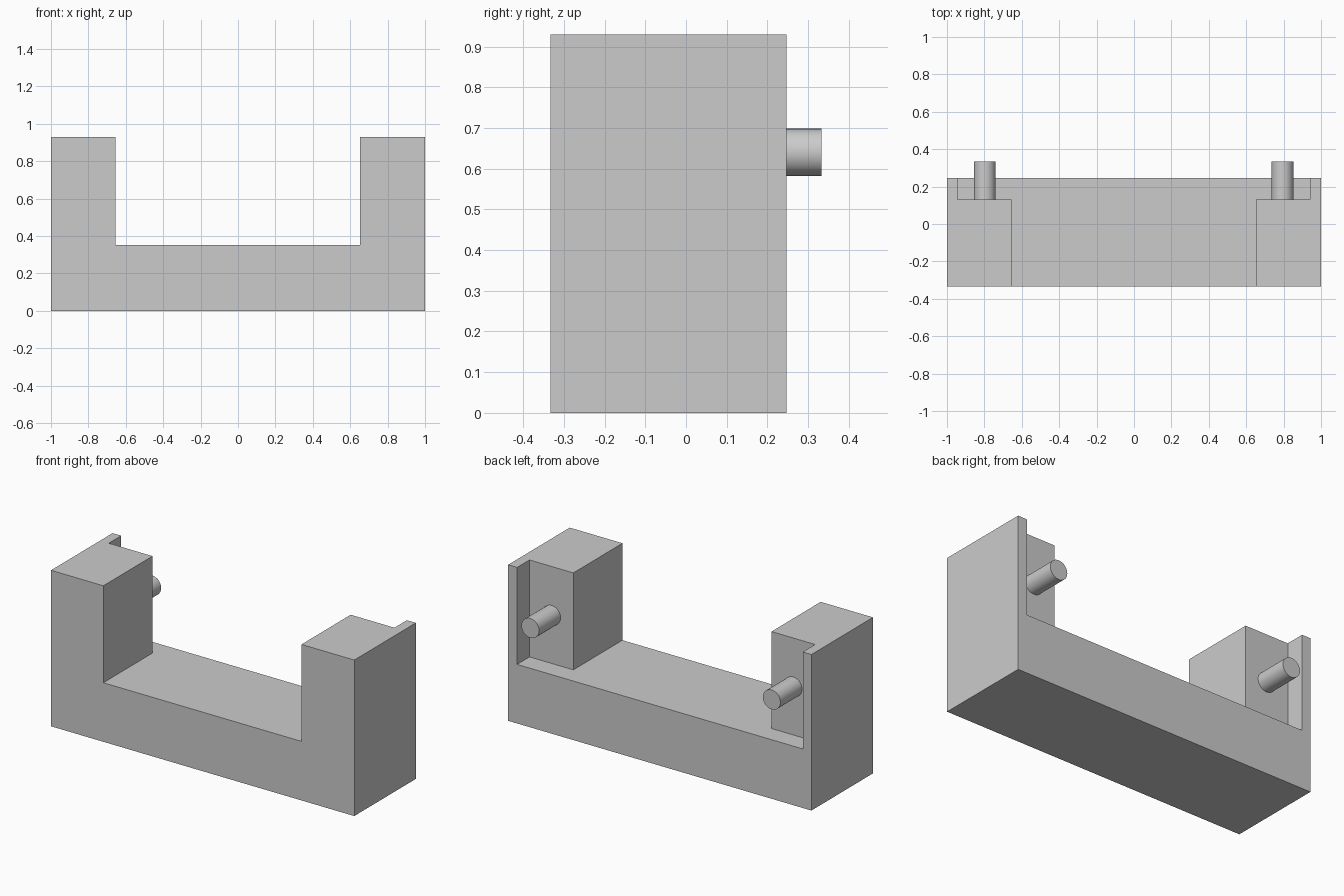
import bpy, bmesh, math
from mathutils import Matrix

cube = bpy.data.objects.get("Cube")
if cube:
    bpy.data.objects.remove(cube, do_unlink=True)

FRONT, STEP, BACK = -0.333, 0.13, 0.247
DECK, TOP = 0.352, 0.93

grey = bpy.data.materials.new("plain grey")
grey.use_nodes = True
colour = (0.6, 0.6, 0.6, 1)
grey.diffuse_color = colour
grey.node_tree.nodes["Principled BSDF"].inputs["Base Color"].default_value = colour


def finish(bm, name):
    bmesh.ops.recalc_face_normals(bm, faces=bm.faces[:])
    mesh = bpy.data.meshes.new(name)
    bm.to_mesh(mesh)
    bm.free()
    mesh.materials.append(grey)
    obj = bpy.data.objects.new(name, mesh)
    bpy.context.collection.objects.link(obj)
    return obj


def extrude_to(bm, faces, z):
    out = bmesh.ops.extrude_face_region(bm, geom=faces)["geom"]
    for v in out:
        if isinstance(v, bmesh.types.BMVert):
            v.co.z = z


# Body: deck with two L-shaped posts, each rebated at the back
bm = bmesh.new()


def plan_points(side, inner, lip):
    plan = [(side, FRONT), (inner, FRONT), (inner, STEP),
            (lip, STEP), (lip, BACK), (side, BACK)]
    return [bm.verts.new((x, y, DECK)) for x, y in plan]


right = plan_points(-1, -0.655, -0.943)
left = plan_points(1, 0.652, 0.941)
posts = [bm.faces.new(right), bm.faces.new(left[::-1])]
deck = bm.faces.new(right[1:5][::-1] + left[1:5])
bmesh.ops.recalc_face_normals(bm, faces=bm.faces[:])
extrude_to(bm, posts + [deck], 0)
for post in posts:
    extrude_to(bm, [post], TOP)
bmesh.ops.recalc_face_normals(bm, faces=bm.faces[:])
bmesh.ops.dissolve_limit(bm, angle_limit=math.radians(1),
                         verts=bm.verts[:], edges=bm.edges[:])
finish(bm, "body")

# Round pins standing out from the rebates
PIN_START, PIN_END = STEP - 0.01, 0.333
for name, x in (("right_pin", -0.798), ("left_pin", 0.794)):
    bm = bmesh.new()
    place = Matrix.Translation((x, (PIN_START + PIN_END) / 2, 0.64))
    bmesh.ops.create_cone(bm, cap_ends=True, segments=48, radius1=0.058,
                          radius2=0.058, depth=PIN_END - PIN_START,
                          matrix=place @ Matrix.Rotation(math.pi / 2, 4, "X"))
    pin = finish(bm, name)
    bpy.ops.object.select_all(action="DESELECT")
    pin.select_set(True)
    bpy.context.view_layer.objects.active = pin
    bpy.ops.object.shade_smooth_by_angle(angle=math.radians(30))
